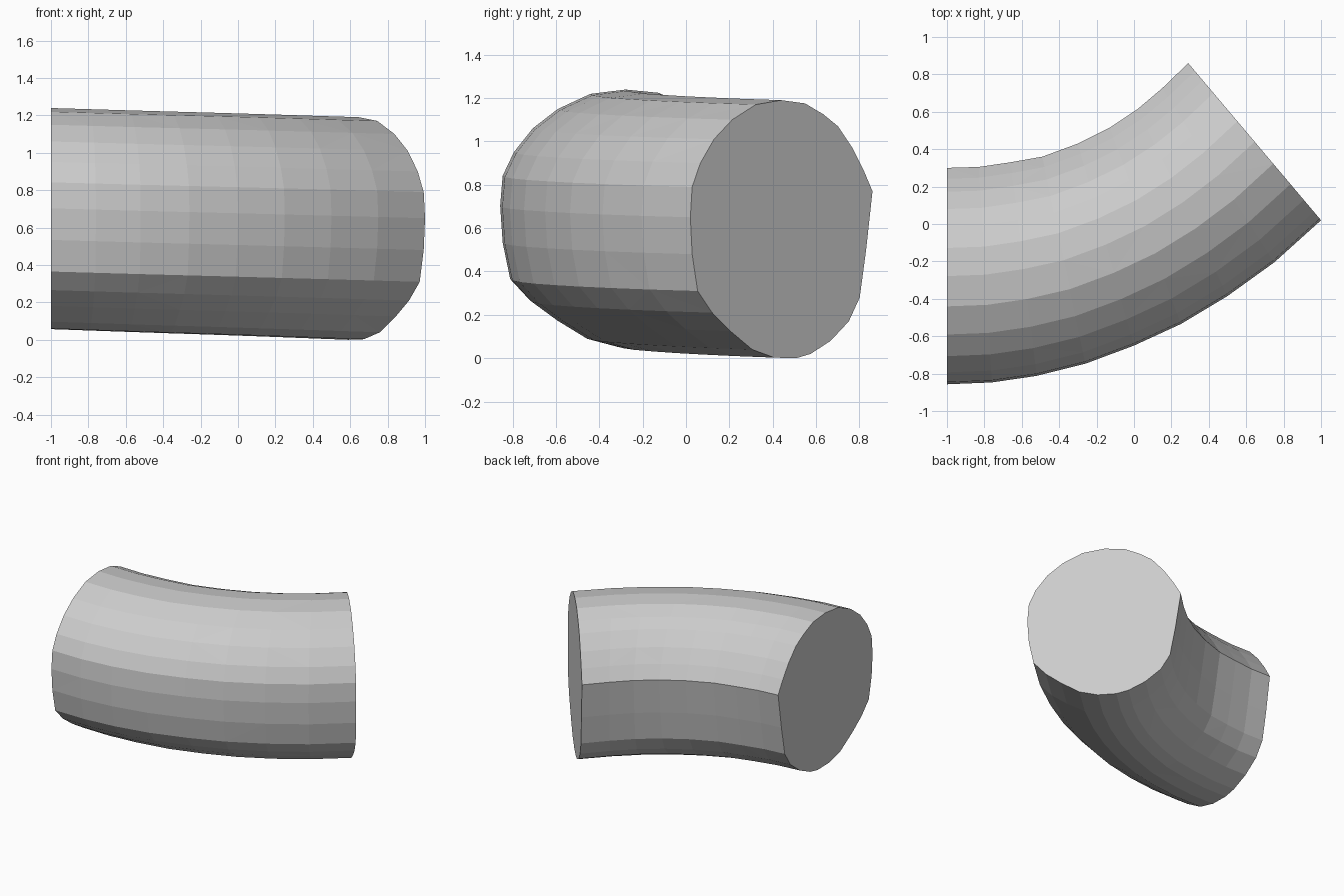
import bpy, bmesh
from mathutils import Vector

if "Cube" in bpy.data.objects:
    bpy.data.objects.remove(bpy.data.objects["Cube"])

# Cross-section: u runs from outer wall (0) to inner wall (1), h is height
SECTION = [(0.5, 1.19), (0.36, 1.17), (0.23, 1.10), (0.13, 1.01), (0.055, 0.90),
           (0.01, 0.79), (0.0, 0.65), (0.01, 0.48), (0.04, 0.31), (0.12, 0.21),
           (0.22, 0.125), (0.34, 0.04), (0.46, 0.003), (0.58, 0.0), (0.66, 0.02),
           (0.77, 0.08), (0.87, 0.17), (0.93, 0.28), (0.965, 0.50), (1.0, 0.77),
           (0.95, 0.87), (0.89, 0.97), (0.81, 1.07), (0.73, 1.125), (0.63, 1.175)]

# Stations along the bend: inner wall x, y and outer wall x, y
STATIONS = [(-1.0, .30, -1.0, -.857), (-.83, .305, -.76, -.847), (-.66, .33, -.52, -.812),
            (-.49, .36, -.26, -.747), (-.30, .43, 0, -.65), (-.13, .515, .25, -.535),
            (.02, .615, .5, -.385), (.15, .725, .75, -.205), (.29, .86, 1.0, .02)]

bm = bmesh.new()
rings = []
for i, (ix, iy, ox, oy) in enumerate(STATIONS):
    inner, outer = Vector((ix, iy, 0)), Vector((ox, oy, 0))
    t = i / (len(STATIONS) - 1)
    bottom = 0.057 * (1 - t)
    stretch = 0.994
    height = (1.182 + 0.008 * t) / 1.19
    rings.append([bm.verts.new(outer.lerp(inner, u) + Vector((0, 0, bottom + h * height)))
                  for u, h in SECTION])

# Walls, with alternating diagonals for the faceted skin
n = len(SECTION)
for i, (a, b) in enumerate(zip(rings, rings[1:])):
    for j in range(n):
        k = (j + 1) % n
        if (i + j) % 2:
            bm.faces.new((a[j], b[j], b[k]))
            bm.faces.new((a[j], b[k], a[k]))
        else:
            bm.faces.new((a[j], b[j], a[k]))
            bm.faces.new((b[j], b[k], a[k]))

# Flat cut ends
bm.faces.new(rings[0])
bm.faces.new(rings[-1][::-1])
bmesh.ops.recalc_face_normals(bm, faces=bm.faces)

mesh = bpy.data.meshes.new("curved_log")
bm.to_mesh(mesh)
bm.free()
bpy.context.collection.objects.link(bpy.data.objects.new("curved_log", mesh))
